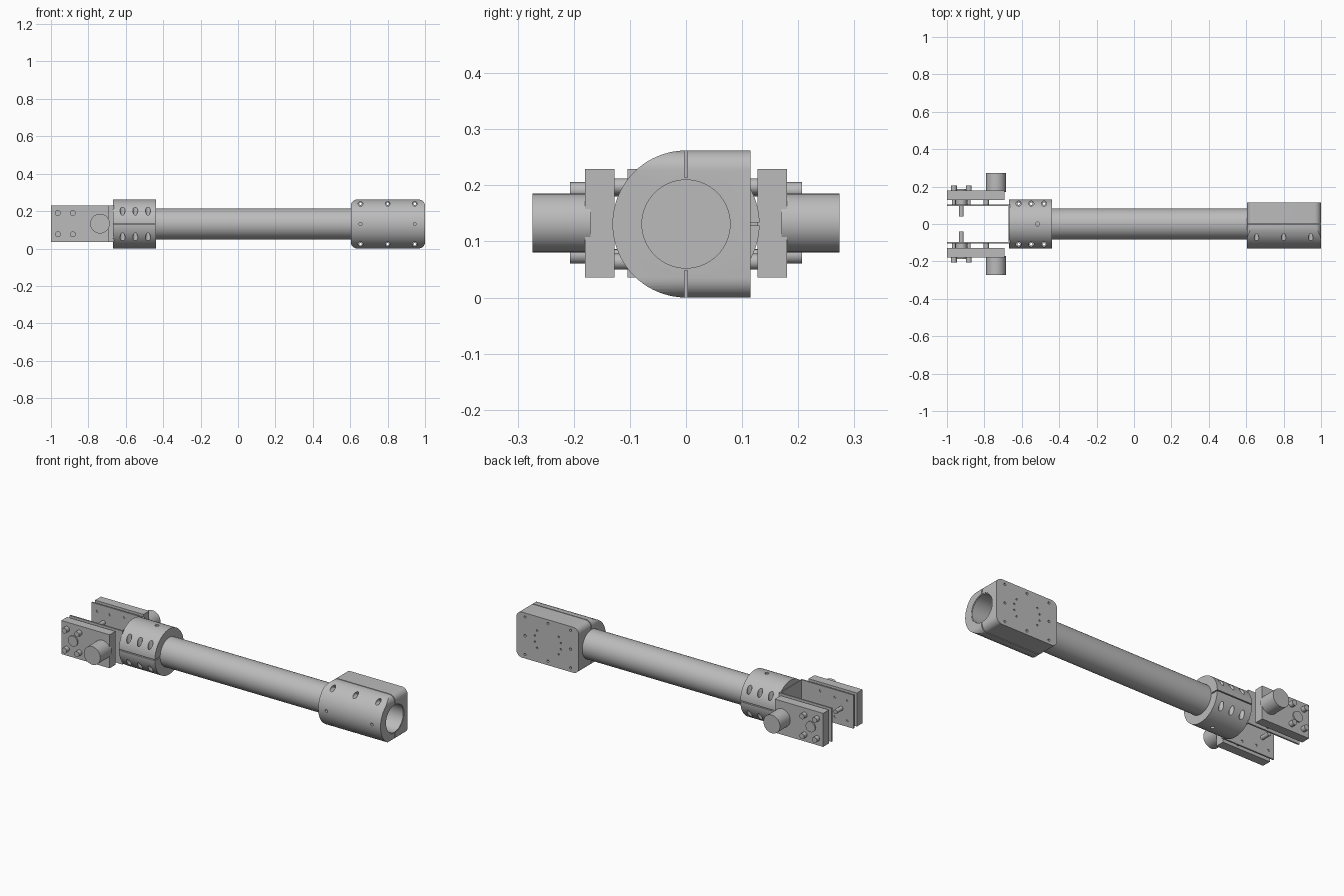
import bpy, bmesh, math
from mathutils import Matrix, Vector

default = bpy.data.objects.get("Cube")
if default:
    bpy.data.objects.remove(default, do_unlink=True)

grey = bpy.data.materials.new("machined grey")
grey.use_nodes = True
GREY = (0.5, 0.5, 0.5, 1)
grey.diffuse_color = GREY
grey.node_tree.nodes["Principled BSDF"].inputs["Base Color"].default_value = GREY

CZ = 0.131                     # height of the main axis
TUBE_R, BODY_R = 0.083, 0.131
TURN = {"x": Matrix.Rotation(math.pi / 2, 4, "Y"),
        "y": Matrix.Rotation(math.pi / 2, 4, "X"),
        "z": Matrix.Identity(4)}


def finish(name, bm):
    bmesh.ops.recalc_face_normals(bm, faces=bm.faces)
    mesh = bpy.data.meshes.new(name)
    bm.to_mesh(mesh)
    bm.free()
    mesh.materials.append(grey)
    obj = bpy.data.objects.new(name, mesh)
    bpy.context.collection.objects.link(obj)
    return obj


def cyl(name, axis, center, r, length, sides=32):
    bm = bmesh.new()
    place = Matrix.Translation(center) @ TURN[axis]
    bmesh.ops.create_cone(bm, cap_ends=True, segments=sides, radius1=r,
                          radius2=r, depth=length, matrix=place)
    return finish(name, bm)


def box(name, lo, hi):
    lo, hi = Vector(lo), Vector(hi)
    bm = bmesh.new()
    place = Matrix.Translation((lo + hi) / 2) @ Matrix.Diagonal((*(hi - lo), 1))
    bmesh.ops.create_cube(bm, size=1, matrix=place)
    return finish(name, bm)


def carve(obj, cutters, operation="DIFFERENCE"):
    bpy.context.view_layer.objects.active = obj
    for cutter in cutters:
        mod = obj.modifiers.new("cut", "BOOLEAN")
        mod.operation = operation
        mod.solver = "EXACT"
        mod.object = cutter
        bpy.ops.object.modifier_apply(modifier=mod.name)
        bpy.data.objects.remove(cutter, do_unlink=True)


def smooth(obj):
    bpy.ops.object.select_all(action="DESELECT")
    obj.select_set(True)
    bpy.context.view_layer.objects.active = obj
    bpy.ops.object.shade_smooth_by_angle(angle=math.radians(30))


# Hollow main tube
tube = cyl("main_tube", "x", (0.168, 0, CZ), TUBE_R, 1.66, 64)
carve(tube, [cyl("bore", "x", (0.168, 0, CZ), 0.0785, 2, 64)])

# End block: D-shaped section, rounded corners seen from the front
X0, X1, BACK = 0.603, 1.0, 0.115
bm = bmesh.new()
arc = [math.pi / 2 + math.pi * i / 40 for i in range(41)]
section = [(BODY_R * math.cos(a), CZ + BODY_R * math.sin(a)) for a in arc]
section += [(BACK, 0), (BACK, 2 * CZ)]
face = bm.faces.new([bm.verts.new((X0, y, z)) for y, z in section])
new = bmesh.ops.extrude_face_region(bm, geom=[face])["geom"]
bmesh.ops.translate(bm, vec=(X1 - X0, 0, 0),
                    verts=[v for v in new if isinstance(v, bmesh.types.BMVert)])
block = finish("end_block", bm)

rounded = box("rounded", (X0, -0.2, 0), (X1, 0.2, 2 * CZ))
bm = bmesh.new()
bm.from_mesh(rounded.data)
along_y = [e for e in bm.edges if abs(e.verts[0].co.y - e.verts[1].co.y) > 0.1]
bmesh.ops.bevel(bm, geom=along_y, offset=0.035, segments=8, profile=0.5,
                affect="EDGES")
bm.to_mesh(rounded.data)
bm.free()
carve(block, [rounded], "INTERSECT")

holes = [cyl("bore", "x", (0.8, 0, CZ), TUBE_R, 1, 64),
         box("slit", (0.5, -0.0025, -0.1), (1.1, 0.0025, 0.4))]
for x in (0.655, 0.8, 0.945):
    for side in (-1, 1):
        z = CZ + side * 0.108
        holes.append(cyl("bolt_hole", "y", (x, 0, z), 0.007, 0.5, 16))
        holes.append(cyl("counterbore", "y", (x, -0.145, z), 0.0125, 0.2, 24))
for x in (0.655, 0.945):
    holes.append(cyl("front_hole", "y", (x, -0.13, CZ), 0.008, 0.05, 16))
    holes.append(cyl("back_hole", "y", (x, BACK, CZ), 0.007, 0.04, 16))
# Two arcs of small holes on the flat back
for middle in (0, 180):
    for step in (-36, -12, 12, 36):
        a = math.radians(middle + step)
        spot = (0.8 + 0.085 * math.cos(a), BACK, CZ + 0.085 * math.sin(a))
        holes.append(cyl("arc_hole", "y", spot, 0.005, 0.03, 12))
carve(block, holes)

# Round split clamp at the other end
C0, C1 = -0.667, -0.438
clamp = cyl("split_clamp", "x", ((C0 + C1) / 2, 0, CZ), BODY_R, C1 - C0, 80)
holes = [cyl("bore", "x", (-0.55, 0, CZ), TUBE_R, 1, 64),
         box("slit", (-0.8, -0.2, CZ - 0.003), (-0.3, 0.2, CZ + 0.003)),
         cyl("set_screw_hole", "z", (-0.516, 0, CZ), 0.011, 0.4, 16)]
for x in (-0.617, -0.549, -0.481):
    for y in (-0.109, 0.109):
        holes.append(cyl("bolt_hole", "z", (x, y, CZ), 0.007, 0.5, 16))
        for side in (-1, 1):
            holes.append(cyl("counterbore", "z", (x, y, CZ + side * 0.13),
                             0.0135, 0.2, 24))
carve(clamp, holes)

# Thin U-shaped bracket
Z0, Z1 = 0.036, 0.229
bracket = box("fork_bracket", (-1, -0.104, Z0), (-0.664, 0.104, Z1))
holes = [box("gap", (-1.1, -0.095, -0.1), (-0.671, 0.095, 0.4))]
for x in (-0.963, -0.883, -0.79):
    for side in (-1, 1):
        off = 0.067 if x > -0.8 else 0.057
        holes.append(cyl("pin_hole", "y", (x, 0, CZ + side * off), 0.007, 0.5, 12))
carve(bracket, holes)

# Drive unit on each side of the bracket
round_parts = [tube, block, clamp, bracket]


def rod(name, side, x, z, r, y0, y1):
    round_parts.append(cyl(name, "y", (x, side * (y0 + y1) / 2, z), r, y1 - y0))


for side, label in ((-1, "right"), (1, "left")):
    ys = sorted((side * 0.127, side * 0.18))
    box(label + "_side_plate", (-1, ys[0], Z0), (-0.692, ys[1], Z1))
    rod(label + "_motor", side, -0.738, CZ + 0.002, 0.0525, 0.17, 0.274)
    rod(label + "_shaft_boss", side, -0.923, CZ + 0.002, 0.03, 0.1, 0.187)
    rod(label + "_inner_peg", side, -0.923, CZ + 0.002, 0.012, 0.04, 0.12)
    for end in (-1, 1):
        rod(label + "_spacer", side, -0.79, CZ + end * 0.067, 0.014, 0.1, 0.13)
        for x in (-0.963, -0.883):
            z = CZ + end * 0.057 + 0.002
            rod(label + "_screw_head", side, x, z, 0.0155, 0.175, 0.207)
            rod(label + "_screw_shank", side, x, z, 0.01, 0.1, 0.13)

for part in round_parts:
    smooth(part)
